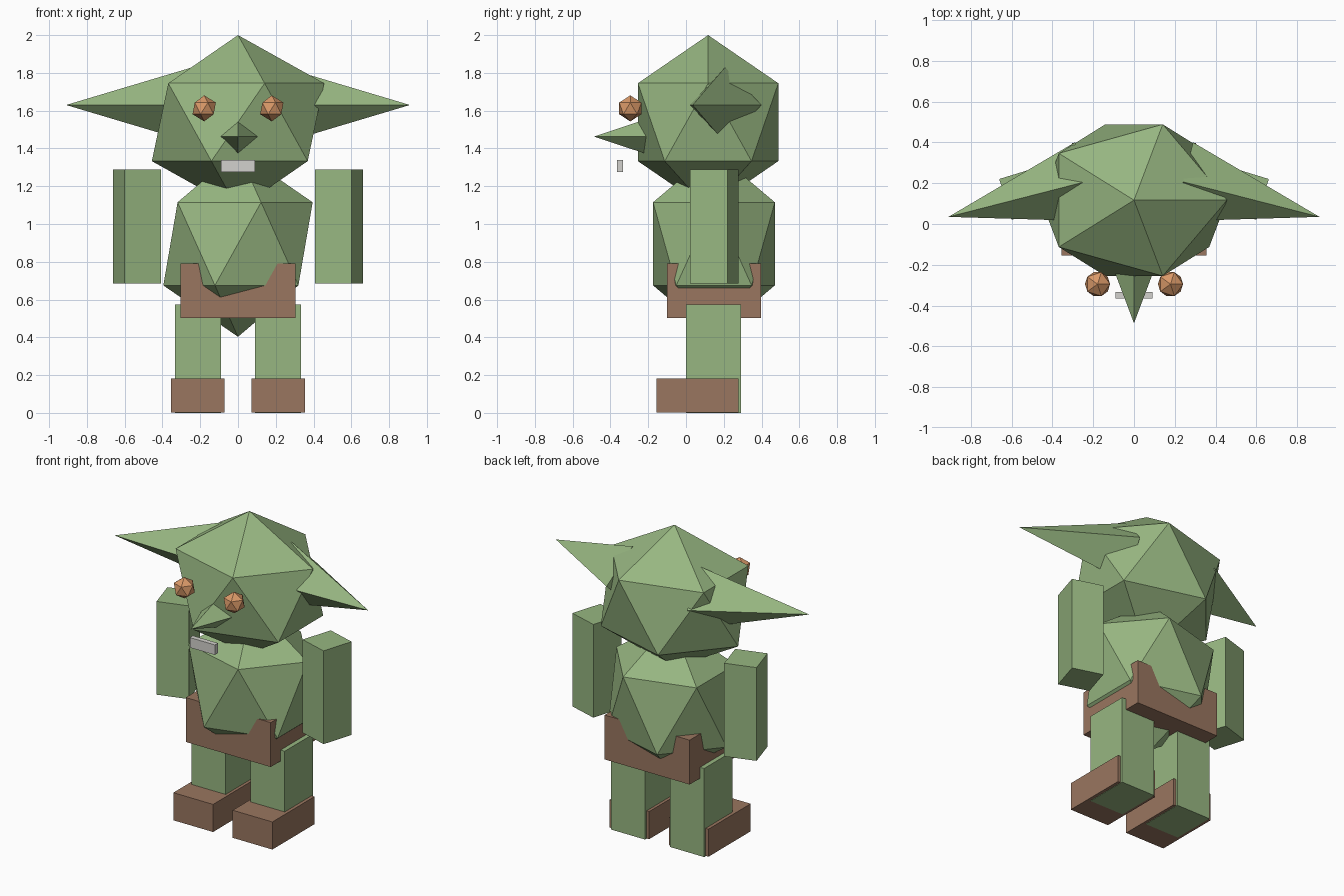
import bpy, bmesh, math
from mathutils import Matrix, Vector

cube = bpy.data.objects.get("Cube")
if cube:
    bpy.data.objects.remove(cube, do_unlink=True)


def material(name, rgb):
    m = bpy.data.materials.new(name)
    m.use_nodes = True
    m.diffuse_color = (*rgb, 1)
    m.node_tree.nodes["Principled BSDF"].inputs["Base Color"].default_value = (*rgb, 1)
    return m


skin = material("skin_green", (0.31, 0.47, 0.22))
leather = material("leather_brown", (0.32, 0.18, 0.115))
amber = material("eye_orange", (0.70, 0.32, 0.14))
ivory = material("tooth_grey", (0.65, 0.64, 0.61))


def finish(bm, name, mat, matrix):
    bmesh.ops.remove_doubles(bm, verts=bm.verts, dist=0.0001)
    bmesh.ops.transform(bm, matrix=matrix, verts=bm.verts)
    bmesh.ops.recalc_face_normals(bm, faces=bm.faces)
    mesh = bpy.data.meshes.new(name)
    bm.to_mesh(mesh)
    bm.free()
    mesh.materials.append(mat)
    obj = bpy.data.objects.new(name, mesh)
    bpy.context.collection.objects.link(obj)
    return obj


def box(name, mat, centre, size, turn=0):
    bm = bmesh.new()
    bmesh.ops.create_cube(bm, size=1)
    m = Matrix.Translation(centre) @ Matrix.Rotation(turn, 4, 'Z') @ Matrix.Diagonal((*size, 1))
    return finish(bm, name, mat, m)


def faceted_ball(name, mat, centre, radii):
    bm = bmesh.new()
    bmesh.ops.create_icosphere(bm, subdivisions=1, radius=1)
    return finish(bm, name, mat, Matrix.Translation(centre) @ Matrix.Diagonal((*radii, 1)))


def spike(name, mat, base, tip, width, height):
    """Four-sided pyramid from base centre to tip, with a diamond section."""
    base, axis = Vector(base), Vector(tip) - Vector(base)
    bm = bmesh.new()
    bmesh.ops.create_cone(bm, cap_ends=True, segments=4, radius1=1, radius2=0, depth=1)
    m = (Matrix.Translation(base + axis / 2)
         @ axis.to_track_quat('Z', 'Y').to_matrix().to_4x4()
         @ Matrix.Diagonal((width, height, axis.length, 1)))
    return finish(bm, name, mat, m)


# Head, torso and face
faceted_ball("head", skin, (0, 0.117, 1.539), (0.51, 0.437, 0.461))
faceted_ball("torso", skin, (0, 0.148, 0.895), (0.442, 0.379, 0.492))
spike("nose", skin, (0, -0.15, 1.463), (0, -0.487, 1.463), 0.127, 0.112)
box("tooth", ivory, (0, -0.35, 1.307), (0.18, 0.032, 0.065))

# Trousers
box("trousers", leather, (0, 0.149, 0.647), (0.61, 0.498, 0.288))

# Paired parts
for side, s in (("left", 1), ("right", -1)):
    faceted_ball(side + "_eye", amber, (s * 0.179, -0.295, 1.612), (0.069, 0.069, 0.069))
    spike(side + "_ear", skin, (s * 0.24, 0.207, 1.63), (s * 0.91, 0.035, 1.63), 0.2, 0.2)
    box(side + "_arm", skin, (s * 0.535, 0.15, 0.987), (0.2, 0.209, 0.605), -s * math.radians(17))
    box(side + "_leg", skin, (s * 0.212, 0.146, 0.287), (0.245, 0.29, 0.575))
    box(side + "_shoe", leather, (s * 0.213, 0.061, 0.0915), (0.285, 0.432, 0.179))
